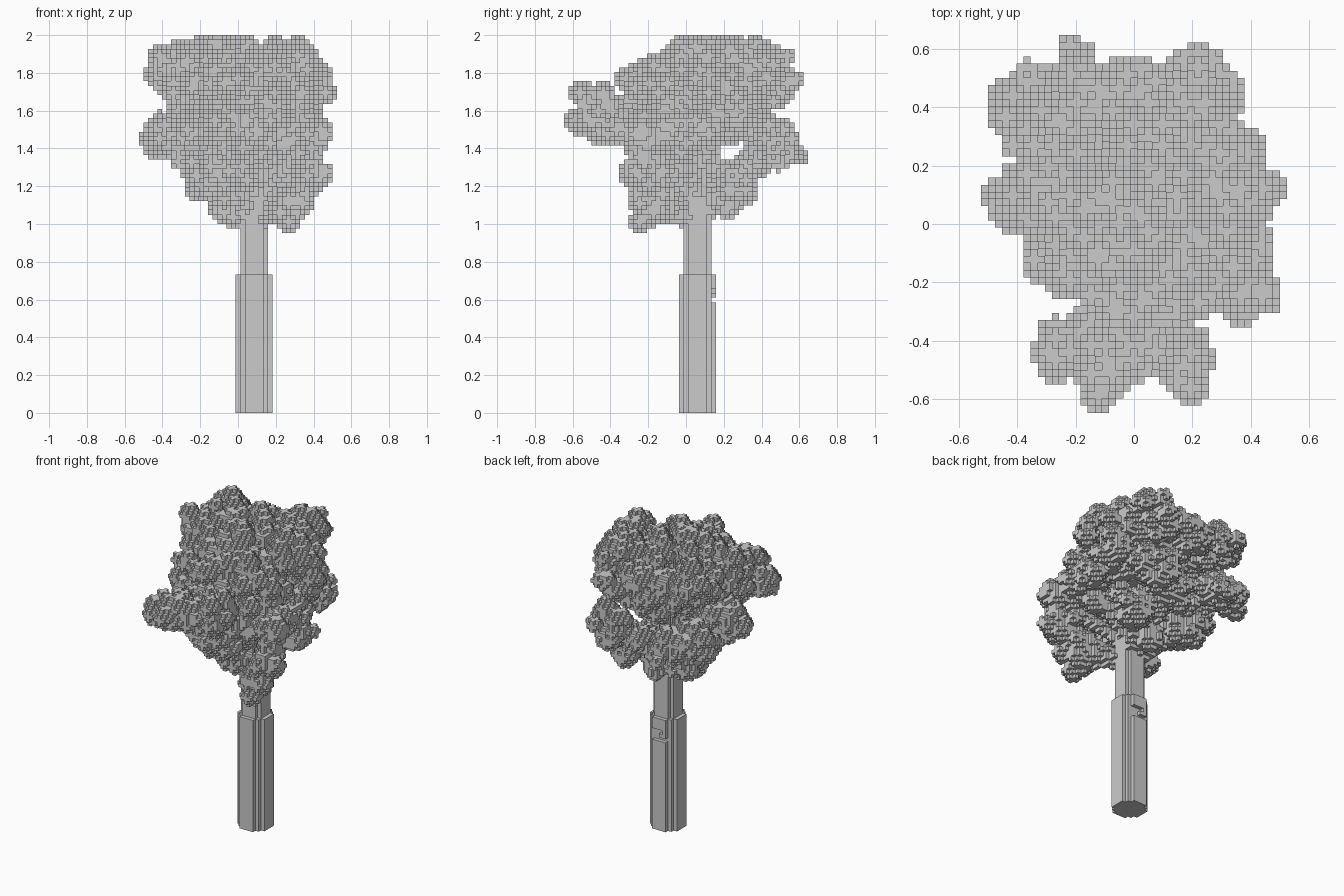
import bpy, bmesh, math, random
from mathutils import Vector

random.seed(5)
if "Cube" in bpy.data.objects:
    bpy.data.objects.remove(bpy.data.objects["Cube"])

V = 2 / 82                      # voxel edge
NX, NY, NZ = 43, 53, 82         # voxel grid
ORIGIN = Vector((-NX * V / 2, -NY * V / 2, 0))


def cell(p):
    return tuple(math.floor(c / V) for c in Vector(p) - ORIGIN)


def ball(cells, c, r2):
    """Add a rounded voxel blob; a blob over the grid edge is pushed inside."""
    r = math.isqrt(int(r2))
    c = [min(max(i, r), n - 1 - r) for i, n in zip(c, (NX, NY, NZ))]
    span = range(-r, r + 1)
    for x in span:
        for y in span:
            for z in span:
                if x * x + y * y + z * z <= r2:
                    cells.add((c[0] + x, c[1] + y, c[2] + z))


def build(name, cells):
    """Skin the exposed voxel sides and merge coplanar ones."""
    bm = bmesh.new()
    verts = {}

    def vert(k):
        if k not in verts:
            verts[k] = bm.verts.new(ORIGIN + Vector(k) * V)
        return verts[k]

    for c in sorted(cells):
        for a in range(3):
            for s in (0, 1):
                n = list(c)
                n[a] += 2 * s - 1
                if tuple(n) in cells:
                    continue
                b, d = (a + 1) % 3, (a + 2) % 3
                loop = []
                for u, w in ((0, 0), (1, 0), (1, 1), (0, 1)):
                    k = list(c)
                    k[a] += s
                    k[b] += u
                    k[d] += w
                    loop.append(vert(tuple(k)))
                bm.faces.new(loop if s else loop[::-1])
    bmesh.ops.dissolve_limit(bm, angle_limit=0.01, verts=bm.verts[:],
                             edges=bm.edges[:], delimit={'NORMAL'})
    mesh = bpy.data.meshes.new(name)
    bm.to_mesh(mesh)
    bm.free()
    ob = bpy.data.objects.new(name, mesh)
    bpy.context.collection.objects.link(ob)


# Trunk: three stacked round columns, thinner towards the crown
trunk = set()
for z0, z1, r in ((0, 30, 4), (30, 47, 3), (47, 66, 2)):
    for x in range(-r, r):
        for y in range(-r, r):
            if (x + .5) ** 2 + (y + .5) ** 2 <= r * r:
                trunk.update((25 + x, 29 + y, z) for z in range(z0, z1))

# Knot hole on the back of the trunk
trunk -= {(x, 32, z) for x in range(23, 27) for z in range(24, 27)}
trunk |= {(24, 32, 25), (23, 32, 25), (23, 32, 26)}
build("trunk", trunk)

# Leaf clumps by limb: centre and radii
CROWN = [
    ((0.00, 0.18, 1.81), (.36, .34, .20)),
    ((0.19, 0.36, 1.79), (.18, .24, .20)),
    ((-.05, 0.44, 1.76), (.17, .13, .15)),
    ((-.32, 0.38, 1.80), (.16, .18, .16)),
    ((-.32, 0.12, 1.80), (.16, .16, .17)),
    ((0.32, 0.12, 1.81), (.14, .22, .18)),
    ((0.08, -.13, 1.69), (.32, .25, .20)),
    ((-.22, -.13, 1.62), (.15, .18, .18)),
    ((0.08, 0.22, 1.57), (.26, .14, .13)),
    ((0.36, 0.22, 1.62), (.10, .15, .12)),
    ((0.34, -.02, 1.50), (.14, .20, .19)),
    ((0.06, -.10, 1.47), (.28, .26, .14)),
]
FRONT_LIMBS = [
    ((-.08, -.44, 1.55), (.14, .18, .13)),
    ((0.06, -.42, 1.52), (.12, .13, .10)),
    ((0.19, -.47, 1.62), (.09, .14, .14)),
    ((-.26, -.42, 1.50), (.10, .11, .10)),
    ((0.39, -.22, 1.29), (.11, .12, .13)),
    ((0.40, -.24, 1.46), (.10, .10, .10)),
    ((0.32, -.20, 1.13), (.11, .12, .11)),
    ((0.26, -.20, 1.07), (.08, .11, .08)),
    ((-.04, -.18, 1.27), (.17, .12, .13)),
    ((-.08, -.02, 1.09), (.07, .11, .10)),
]
BACK_LIMBS = [
    ((-.34, 0.10, 1.48), (.18, .14, .13)),
    ((-.24, 0.08, 1.32), (.10, .12, .10)),
    ((-.36, 0.42, 1.46), (.14, .13, .12)),
    ((-.20, 0.48, 1.42), (.11, .12, .12)),
    ((-.16, 0.27, 1.23), (.13, .14, .12)),
    ((0.03, 0.40, 1.36), (.13, .12, .12)),
    ((0.21, 0.47, 1.43), (.17, .13, .15)),
    ((0.22, 0.29, 1.23), (.13, .13, .12)),
    ((0.06, 0.22, 1.13), (.10, .08, .10)),
]
leaves, branches = set(), set()
for pos, rad in CROWN + FRONT_LIMBS + BACK_LIMBS:
    pos, rad = Vector(pos), Vector(rad)
    # Leaf blobs scattered loosely through the clump, denser near its surface
    area = 4 * math.pi * (rad.x * rad.y + rad.y * rad.z + rad.z * rad.x) / 3
    for _ in range(int(area * 95) + 3):
        d = Vector([random.gauss(0, 1) for _ in range(3)]).normalized()
        k = 1.1 * random.random() ** 0.3
        small = random.random() < 0.35
        inset = 0.03 if small else 0.05
        p = pos + Vector([d[i] * (rad[i] - inset) * k for i in range(3)])
        ball(leaves, cell(p), 2 if small else random.choice((4, 5, 5)))
    # Branch from the trunk to the clump
    start = Vector((0.085, 0.06, max(1.0, pos.z - 0.35)))
    for i in range(31):
        ball(branches, cell(start.lerp(pos, i / 30)), 1)

# Outermost sprigs
for tip in ((-.46, .10, 1.45), (.46, .11, 1.70), (.2, .52, 1.36), (-.12, -.58, 1.55),
            (.44, -.25, 1.25), (-.45, .45, 1.49), (.28, -.25, 1.02), (-.02, .03, 1.03),
            (.05, .2, 1.94), (-.2, .25, 1.94), (.2, -.55, 1.70), (-.41, .1, 1.90),
            (.35, .1, 1.90), (.44, .12, 1.80), (.2, .54, 1.75), (.0, -.31, 1.78)):
    ball(leaves, cell(tip), 5)
for tip in ((-.21, .61, 1.36), (-.16, .58, 1.38), (.3, .1, 1.95), (-.3, .2, 1.95)):
    ball(leaves, cell(tip), 2)

build("leaves", leaves - trunk)
build("branches", branches - leaves - trunk)
